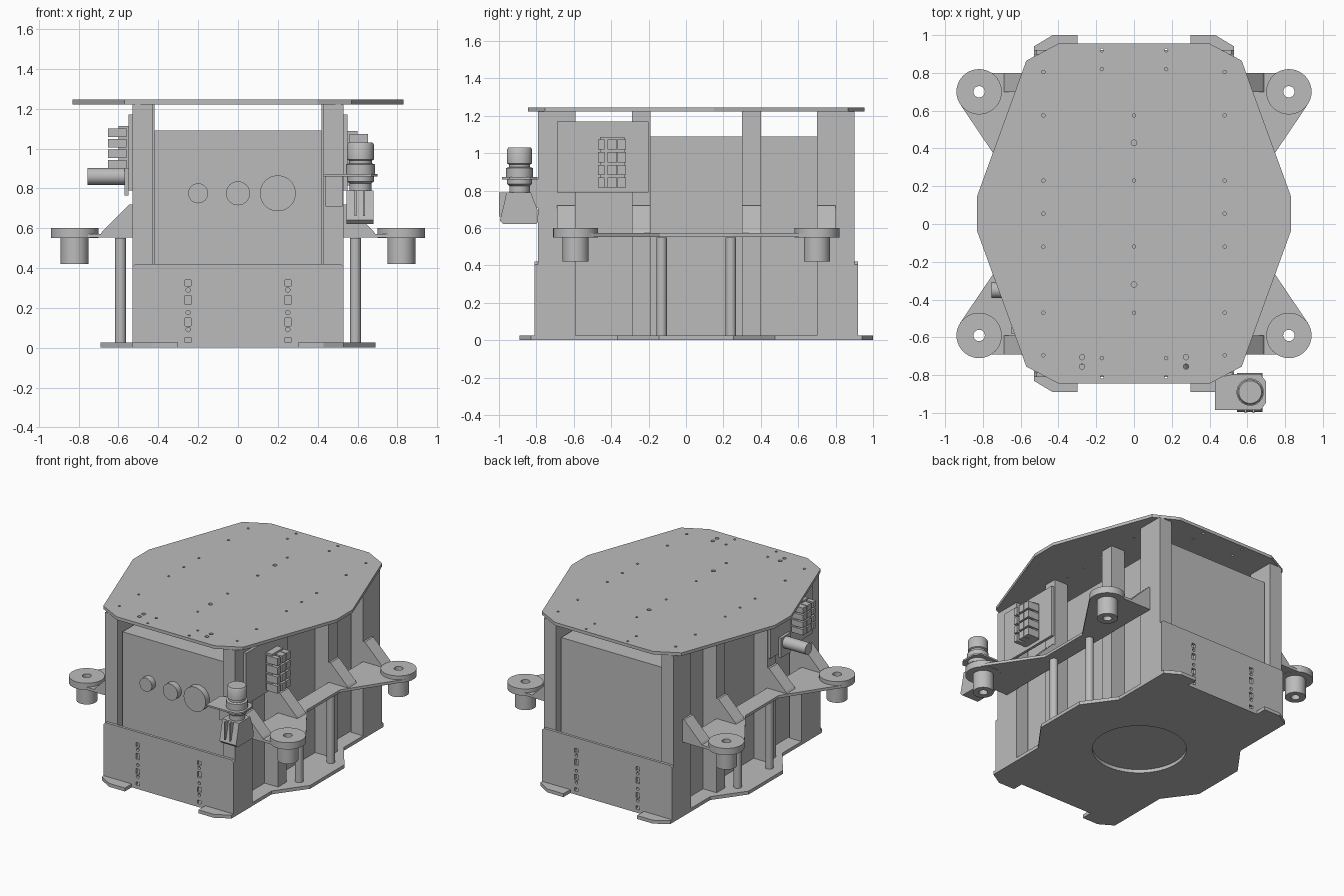
import bpy, bmesh, math
from mathutils import Matrix

cube = bpy.data.objects.get("Cube")
if cube:
    bpy.data.objects.remove(cube, do_unlink=True)

Y0 = 0.055  # the chassis is symmetric about this depth
grey = bpy.data.materials.new("plain_grey")
grey.use_nodes = True
grey.diffuse_color = (0.5, 0.5, 0.5, 1)
grey.node_tree.nodes["Principled BSDF"].inputs["Base Color"].default_value = (0.5, 0.5, 0.5, 1)


def add_prism(bm, pts, a, b, axis="z"):
    """Extrude a 2D outline from a to b along an axis."""
    def place(u, v, w):
        return {"z": (u, v, w), "y": (u, w, v), "x": (w, u, v)}[axis]
    low = [bm.verts.new(place(u, v, a)) for u, v in pts]
    high = [bm.verts.new(place(u, v, b)) for u, v in pts]
    bm.faces.new(low)
    bm.faces.new(high)
    n = len(pts)
    for i in range(n):
        j = (i + 1) % n
        bm.faces.new((low[i], low[j], high[j], high[i]))


def finish(name, bm):
    bmesh.ops.recalc_face_normals(bm, faces=bm.faces)
    mesh = bpy.data.meshes.new(name)
    bm.to_mesh(mesh)
    bm.free()
    mesh.materials.append(grey)
    ob = bpy.data.objects.new(name, mesh)
    ob.location.y = Y0
    bpy.context.collection.objects.link(ob)
    return ob


def smooth(ob):
    for p in ob.data.polygons:
        p.use_smooth = True
    ob.data.set_sharp_from_angle(angle=math.radians(35))
    return ob


def prism(name, pts, a, b, axis="z"):
    bm = bmesh.new()
    add_prism(bm, pts, a, b, axis)
    return finish(name, bm)


def rect(u0, u1, v0, v1):
    return [(u0, v0), (u1, v0), (u1, v1), (u0, v1)]


def circle(u, v, r, n=32):
    return [(u + r * math.cos(2 * math.pi * i / n), v + r * math.sin(2 * math.pi * i / n)) for i in range(n)]


def box(name, x0, x1, y0, y1, z0, z1):
    return prism(name, rect(x0, x1, y0, y1), z0, z1)


def lathe(name, profile, x, y, closed=False):
    """Revolve (radius, height) points about a vertical axis."""
    bm = bmesh.new()
    vs = [bm.verts.new((r, 0, z)) for r, z in profile]
    es = [bm.edges.new(p) for p in zip(vs, vs[1:])]
    if closed:
        es.append(bm.edges.new((vs[-1], vs[0])))
    bmesh.ops.spin(bm, geom=vs + es, cent=(0, 0, 0), axis=(0, 0, 1), angle=2 * math.pi, steps=40)
    bmesh.ops.remove_doubles(bm, verts=bm.verts, dist=0.0005)
    bmesh.ops.transform(bm, matrix=Matrix.Translation((x, y, 0)), verts=bm.verts)
    return smooth(finish(name, bm))


def full_outline(q):
    """Mirror quarter outline points into a closed loop."""
    top = q + [(-x, y) for x, y in reversed(q)]
    return top + [(x, -y) for x, y in reversed(top)]


def cut(ob, outlines, a, b, axis="z"):
    """Punch a set of outlines through an object."""
    bm = bmesh.new()
    for o in outlines:
        add_prism(bm, o, a, b, axis)
    cutter = finish("cutter", bm)
    cutter.hide_render = True
    mod = ob.modifiers.new("holes", "BOOLEAN")
    mod.object = cutter
    mod.solver = "EXACT"
    bpy.context.view_layer.update()
    dg = bpy.context.evaluated_depsgraph_get()
    mesh = bpy.data.meshes.new_from_object(ob.evaluated_get(dg))
    ob.modifiers.clear()
    ob.data = mesh
    bpy.data.objects.remove(cutter, do_unlink=True)


# Base plate with corner tabs, side bulges and a round opening
base = prism("base_plate", full_outline(
    [(.69, .20), (.53, .42), (.53, .885), (.43, .945), (.30, .945), (.30, .865)]), 0, .025)
cut(base, [circle(0, 0, .315, 64)], -.1, .1)

# Deck plate with drilled holes
deck = prism("top_plate", full_outline([(.83, .094), (.57, .81), (.40, .90)]), 1.222, 1.245)
holes = [circle(0, y, .009, 12) for y in (.52, .175, -.175, -.525)]
holes += [circle(0, y, .015, 16) for y in (.375, -.375)]
for s in (-1, 1):
    holes += [circle(s * .17, y, .009, 12) for y in (.865, .765, -.765, -.865)]
    holes += [circle(s * .48, y, .009, 12) for y in (.75, .52, .175, 0, -.175, -.525, -.75)]
    holes += [circle(s * .275, y, .014, 16) for y in (-.76, -.81)]
cut(deck, holes, 1.1, 1.4)

# Inner housing
box("housing", -.42, .42, -.80, .80, .025, 1.09)

# Lower end panels with socket holes
panel = [(-.53, .025), (.53, .025), (.53, .405), (.515, .42), (-.515, .42), (-.53, .405)]
for s, name in ((-1, "front_panel"), (1, "back_panel")):
    ob = prism(name, panel, s * .845, s * .865, "y")
    sockets = []
    for x in (-.25, .25):
        for z, h in ((.325, .015), (.24, .022), (.128, .02), (.038, .013 - .001)):
            sockets.append(rect(x - .015, x + .015, z - h, z + h))
        sockets += [circle(x, z, .011, 16) for z in (.29, .177, .091)]
    cut(ob, sockets, s * .83, s * .88, "y")

# Posts, gussets, support rods and guide wheels on all four corners
wheel = [(.03, .60), (.12, .60), (.12, .55), (.07, .55), (.07, .42), (.03, .42)]
for sx, side in ((-1, "right"), (1, "left")):
    for sy, end in ((-1, "front"), (1, "back")):
        tag = f"{end}_{side}"
        box("corner_post_" + tag, sx * .43, sx * .53, sy * .645, sy * .845, .025, 1.222)
        box("middle_post_" + tag, sx * .42, sx * .53, sy * .245, sy * .345, .025, 1.222)
        wedge = [(sx * .53, .57), (sx * .69, .57), (sx * .68, .585), (sx * .545, .72), (sx * .53, .72)]
        for y, kind in ((.645, "corner"), (.245, "middle")):
            prism(f"{kind}_gusset_{tag}", wedge, sy * y, sy * (y + .10), "y")
        smooth(prism("support_rod_" + tag, circle(sx * .59, sy * .185, .028), .025, .55))
        lathe("guide_wheel_" + tag, wheel, sx * .82, sy * .645, True)

    # Side bracket joining the two wheels
    q = [(sx * x, y) for x, y in ((.66, .193), (.92, .578), (.76, .745), (.53, .745))]
    bracket = prism("side_bracket_" + side, q + [(x, -y) for x, y in reversed(q)], .552, .572)
    cut(bracket, [circle(sx * .82, s * .645, .031, 40) for s in (-1, 1)], .5, .7)

    # Connector panel and its blocks
    box("connector_panel_" + side, sx * .53, sx * .55, -.745, -.255, .79, 1.17)
    y0 = -.525 if sx > 0 else -.635
    z0 = .815 if sx > 0 else .90
    step = .068 if sx > 0 else .053
    box("connector_back_" + side, sx * .55, sx * .60, y0 + .01, y0 + .14, z0, z0 + 4 * step)
    for col, (dy, w) in enumerate(((0, .033), (.05, .05), (.105, .043))):
        for row in range(4):
            z = z0 + row * step
            box(f"connector_{side}_{col}_{row}", sx * .56, sx * .652, y0 + dy, y0 + dy + w, z, z + step * .8)

# Plug on the right side
smooth(prism("side_plug", circle(-.405, .86, .042), -.755, -.55, "x"))
box("plug_mount", -.57, -.55, -.46, -.35, .765, .91)

# Round push buttons on the front
for name, x, r in (("small", -.20, .05), ("medium", 0, .06), ("large", .20, .09)):
    smooth(prism(name + "_button", circle(x, .775, r, 40), -.845, -.80, "y"))

# Corner sensor with stacked rings, on a bracket
sx, sy = .615, -.945
lathe("sensor_head", [(0, 1.03), (.06, 1.03), (.067, 1.02), (.067, .945), (.057, .94), (.057, .925),
                      (.072, .92), (.072, .872), (0, .872)], sx, sy)
lathe("sensor_neck", [(0, .86), (.067, .86), (.067, .835), (.055, .825), (.055, .79), (0, .79)], sx, sy)
plate = [(.43, -1.04), (.67, -1.04), (.70, -1.0), (.70, -.89), (.67, -.85), (.53, -.85), (.43, -.87)]
prism("sensor_plate", plate, .86, .872)
profile = [(-1.015, .79), (-.885, .79), (-.85, .70), (-.845, .63), (-.86, .62),
           (-1.03, .62), (-1.05, .64), (-1.03, .72)]
prism("sensor_body", profile, .545, .68, "x")
for x in (.59, .632):
    box("sensor_rib", x - .005, x + .005, -1.055, -1.0, .66, .79)
box("sensor_mount", .44, .525, -.90, -.845, .71, .86)
